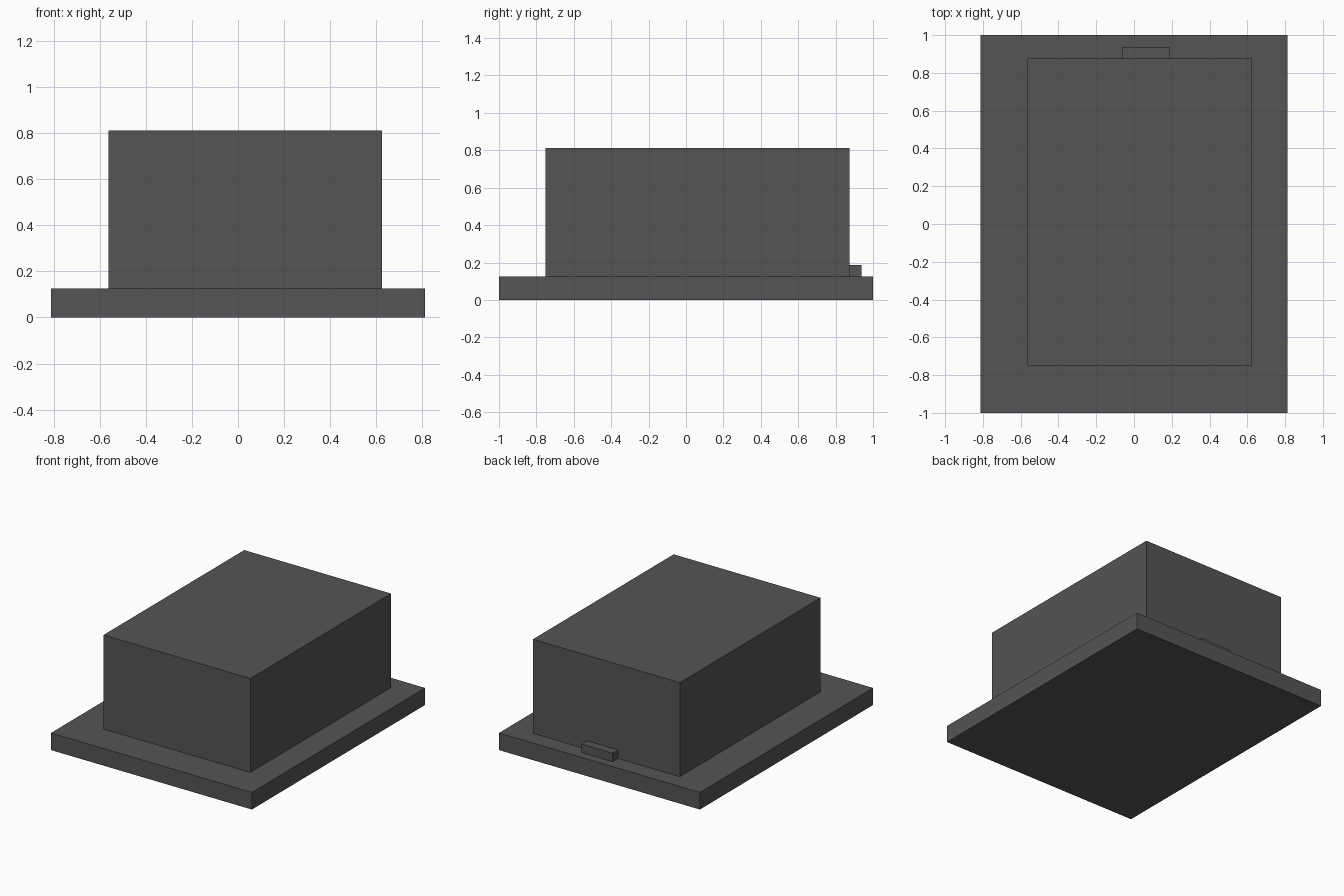
import bpy
import bmesh
from mathutils import Vector

default = bpy.data.objects.get("Cube")
if default:
    bpy.data.objects.remove(default, do_unlink=True)


def make_material(name, color):
    mat = bpy.data.materials.new(name)
    mat.use_nodes = True
    mat.diffuse_color = color
    mat.node_tree.nodes["Principled BSDF"].inputs["Base Color"].default_value = color
    return mat


def make_box(name, low, high, mat):
    """Flat-shaded box spanning two opposite corners."""
    low, high = Vector(low), Vector(high)
    bm = bmesh.new()
    bmesh.ops.create_cube(bm, size=1)
    bmesh.ops.scale(bm, vec=high - low, verts=bm.verts)
    mesh = bpy.data.meshes.new(name)
    bm.to_mesh(mesh)
    bm.free()
    mesh.materials.append(mat)
    obj = bpy.data.objects.new(name, mesh)
    obj.location = (low + high) / 2
    bpy.context.collection.objects.link(obj)
    return obj


gray = make_material("dark gray", (0.09, 0.09, 0.09, 1))

# Ground slab
make_box("base_slab", (-0.8125, -1, 0), (0.8125, 1, 0.125), gray)
# Main block, set slightly off centre
make_box("main_block", (-0.5625, -0.75, 0.125), (0.625, 0.875, 0.8125), gray)
# Small step against the back wall
make_box("back_step", (-0.0625, 0.875, 0.125), (0.1875, 0.9375, 0.1875), gray)
